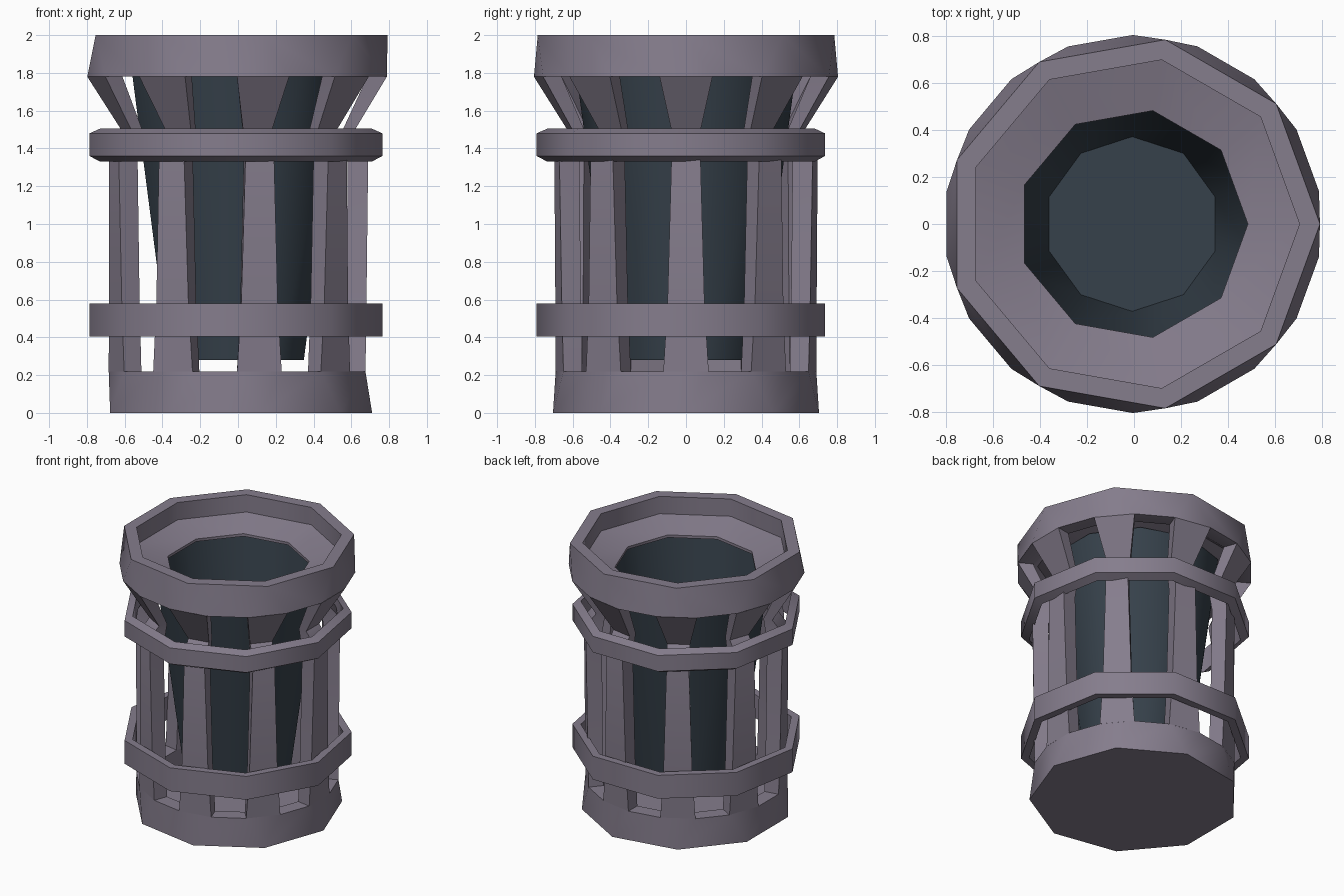
import bpy, bmesh, math
from math import cos, sin, radians, pi

if "Cube" in bpy.data.objects:
    bpy.data.objects.remove(bpy.data.objects["Cube"])


def material(name, col):
    m = bpy.data.materials.new(name)
    m.diffuse_color = (*col, 1)
    m.use_nodes = True
    m.node_tree.nodes["Principled BSDF"].inputs["Base Color"].default_value = m.diffuse_color
    return m


METAL = material("mauve grey metal", (0.235, 0.205, 0.265))
LINER = material("dark slate liner", (0.037, 0.053, 0.070))
N = 9                      # sides of the frame
CX = -0.005                # slight offset of the odd-sided frame


def finish(bm, name, mat, x=0.0, y=0.0):
    bmesh.ops.remove_doubles(bm, verts=bm.verts, dist=1e-4)
    bmesh.ops.recalc_face_normals(bm, faces=bm.faces)
    me = bpy.data.meshes.new(name)
    bm.to_mesh(me)
    bm.free()
    me.materials.append(mat)
    ob = bpy.data.objects.new(name, me)
    ob.location = (x, y, 0)
    bpy.context.collection.objects.link(ob)
    bpy.ops.object.select_all(action='DESELECT')
    ob.select_set(True)
    bpy.context.view_layer.objects.active = ob
    bpy.ops.object.shade_smooth_by_angle(angle=radians(45))
    return ob


def lathe(name, mat, prof, angles, closed, x=0.0, y=0.0, caps=()):
    """prof: (radius, z, split). Each corner angle gives a pair of points
    spread by +-split degrees, so a corner can turn into a flat."""
    bm = bmesh.new()
    loops = []
    for r, z, d in prof:
        loop = []
        for a in angles:
            for s in (-1, 1):
                t = radians(a + s * d)
                loop.append(bm.verts.new((r * cos(t), r * sin(t), z)))
        loops.append(loop)
    n = len(loops[0])
    rows = len(loops) if closed else len(loops) - 1
    for i in range(rows):
        p, q = loops[i], loops[(i + 1) % len(loops)]
        for j in range(n):
            k = (j + 1) % n
            bm.faces.new((p[j], p[k], q[k], q[j]))
    for c in caps:
        bm.faces.new(loops[c])
    bmesh.ops.remove_doubles(bm, verts=bm.verts, dist=1e-4)
    bmesh.ops.dissolve_degenerate(bm, edges=bm.edges, dist=1e-4)
    return finish(bm, name, mat, x, y)


corners = [360 / N * k for k in range(N)]
ring_corners = [a - 10 for a in corners]

# base cup: corners widen to flats where the bars meet it
lathe("base", METAL, [(0.715, 0, 0), (0.69, 0.22, 10), (0.585, 0.22, 10),
                      (0.60, 0.06, 0)], corners, False, CX, caps=(0, 3))

# top rim with sunken funnel
lathe("top_rim", METAL, [(0.797, 2, 0), (0.805, 1.78, 10), (0.70, 1.78, 10),
                         (0.66, 1.83, 0), (0.49, 1.79, 0), (0.49, 1.81, 0),
                         (0.71, 1.87, 0), (0.71, 2, 0)], corners, True, CX)

# upright bars: z, outer radius, inner radius, half width outer / inner
sections = [(0.22, 0.680, 0.576, 0.120, 0.102), (0.58, 0.685, 0.580, 0.098, 0.085),
            (1.34, 0.694, 0.585, 0.077, 0.068), (1.43, 0.680, 0.570, 0.077, 0.068),
            (1.50, 0.625, 0.560, 0.078, 0.070), (1.78, 0.793, 0.690, 0.140, 0.122)]
bm = bmesh.new()
for a in corners:
    c, s = cos(radians(a)), sin(radians(a))
    rings = []
    for z, ro, ri, wo, wi in sections:
        pts = [(ro, -wo), (ro, wo), (ri, wi), (ri, -wi)]
        rings.append([bm.verts.new((r * c - w * s, r * s + w * c, z)) for r, w in pts])
    for p, q in zip(rings, rings[1:]):
        for j in range(4):
            k = (j + 1) % 4
            bm.faces.new((p[j], p[k], q[k], q[j]))
finish(bm, "upright_bars", METAL, CX)

# hoops around the bars
lathe("lower_hoop", METAL, [(0.787, 0.405, 0), (0.787, 0.58, 0), (0.73, 0.58, 0),
                            (0.73, 0.405, 0)], ring_corners, True, -0.011, -0.004)
lathe("upper_hoop", METAL, [(0.787, 1.36, 0), (0.787, 1.48, 0), (0.73, 1.505, 0),
                            (0.73, 1.33, 0)], ring_corners, True, -0.011, -0.004)

# tapered liner bucket, ten sided, open at the top
liner_corners = [90 + 36 * k for k in range(10)]
lathe("liner", LINER, [(0.375, 0.285, 0), (0.36, 0.28, 0), (0.375, 0.28, 0),
                       (0.582, 1.805, 0), (0.57, 1.805, 0), (0.372, 0.30, 0)],
      liner_corners, False, -0.008, 0, caps=(1, 5))
